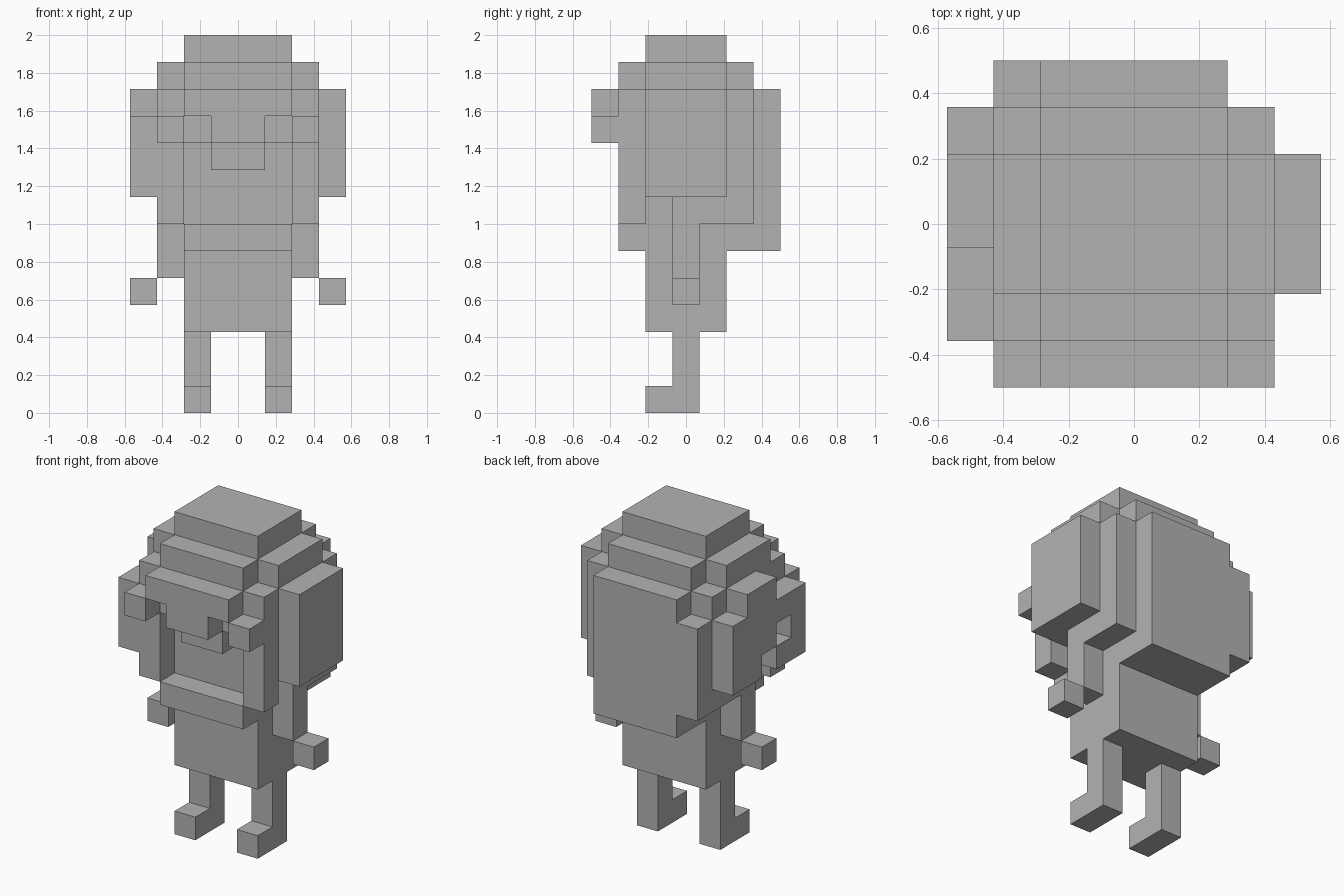
import bpy
import bmesh
from mathutils import Vector

if "Cube" in bpy.data.objects:
    bpy.data.objects.remove(bpy.data.objects["Cube"], do_unlink=True)

UNIT = 1 / 7                    # size of one block
DEPTH = 3.5                     # half the depth in blocks

grey = bpy.data.materials.new("light_grey")
grey.use_nodes = True
grey.diffuse_color = (0.45, 0.45, 0.45, 1)
grey.node_tree.nodes["Principled BSDF"].inputs["Base Color"].default_value = (0.45, 0.45, 0.45, 1)


def box(x, y, z):
    """Block cells filling three (start, end) ranges."""
    return {(i, j, k) for i in range(*x) for j in range(*y) for k in range(*z)}


def mirrored(cells):
    return {(-1 - i, j, k) for i, j, k in cells}


parts = {}

# Body
parts["torso"] = box((-2, 2), (2, 5), (3, 7))

# Limbs, built on the left and mirrored
limbs = {
    "leg": box((1, 2), (3, 4), (0, 3)),
    "foot": box((1, 2), (2, 3), (0, 1)),
    "arm": box((2, 3), (3, 4), (5, 8)),
    "hand": box((3, 4), (3, 4), (4, 5)),
    "sidelock": box((2, 3), (1, 2), (7, 12)),
    "side_hair": box((2, 3), (2, 6), (8, 12)) | box((2, 3), (4, 6), (7, 8)),
    "fringe_tip": box((2, 3), (0, 1), (10, 11)),
}
for name, cells in limbs.items():
    parts["left_" + name] = cells
    parts["right_" + name] = mirrored(cells)

# Face
parts["head"] = box((-2, 2), (2, 6), (7, 12))
parts["chin"] = box((-2, 2), (1, 2), (6, 7))
parts["nose"] = box((-1, 1), (1, 2), (9, 10))
parts["brow_band"] = box((-2, 2), (1, 2), (10, 12))

# Hair on the front, top and back
parts["fringe"] = box((-2, 2), (0, 1), (11, 12)) | box((-1, 1), (0, 1), (10, 11))
parts["crown"] = box((-2, 2), (1, 6), (12, 13)) | box((-3, 3), (2, 5), (12, 13))
parts["crown_top"] = box((-2, 2), (2, 5), (13, 14))
parts["back_hair"] = box((-2, 2), (6, 7), (6, 12)) | box((-2, 2), (5, 6), (6, 7))
parts["back_lock"] = box((-3, -2), (6, 7), (7, 11))

# Outer hair: plain on the left, notched and longer on the right
parts["left_outer_hair"] = box((3, 4), (2, 5), (8, 12))
parts["right_outer_hair"] = (
    box((-4, -3), (1, 6), (8, 11)) | box((-4, -3), (3, 5), (11, 12))
) - box((-4, -3), (2, 3), (9, 10)) - box((-4, -3), (3, 4), (8, 9))

occupied = set().union(*parts.values())


def build(name, cells):
    """Skin the open sides of a part's blocks and merge its flat faces."""
    bm = bmesh.new()
    for cell in sorted(cells):
        centre = Vector(cell) + Vector((0.5, 0.5, 0.5))
        for axis in range(3):
            for sign in (-1, 1):
                neighbour = list(cell)
                neighbour[axis] += sign
                if tuple(neighbour) in occupied:
                    continue
                normal, u = Vector(), Vector()
                normal[axis] = sign / 2
                u[(axis + 1) % 3] = 0.5
                v = 2 * normal.cross(u)
                corners = [centre + normal + c for c in (-u - v, u - v, u + v, v - u)]
                bm.faces.new([bm.verts.new((p - Vector((0, DEPTH, 0))) * UNIT) for p in corners])
    bmesh.ops.remove_doubles(bm, verts=bm.verts[:], dist=UNIT / 100)
    bmesh.ops.dissolve_limit(bm, angle_limit=0.01, verts=bm.verts[:], edges=bm.edges[:])
    mesh = bpy.data.meshes.new(name)
    bm.to_mesh(mesh)
    bm.free()
    mesh.materials.append(grey)
    bpy.context.collection.objects.link(bpy.data.objects.new(name, mesh))


for part_name, part_cells in parts.items():
    build(part_name, part_cells)
